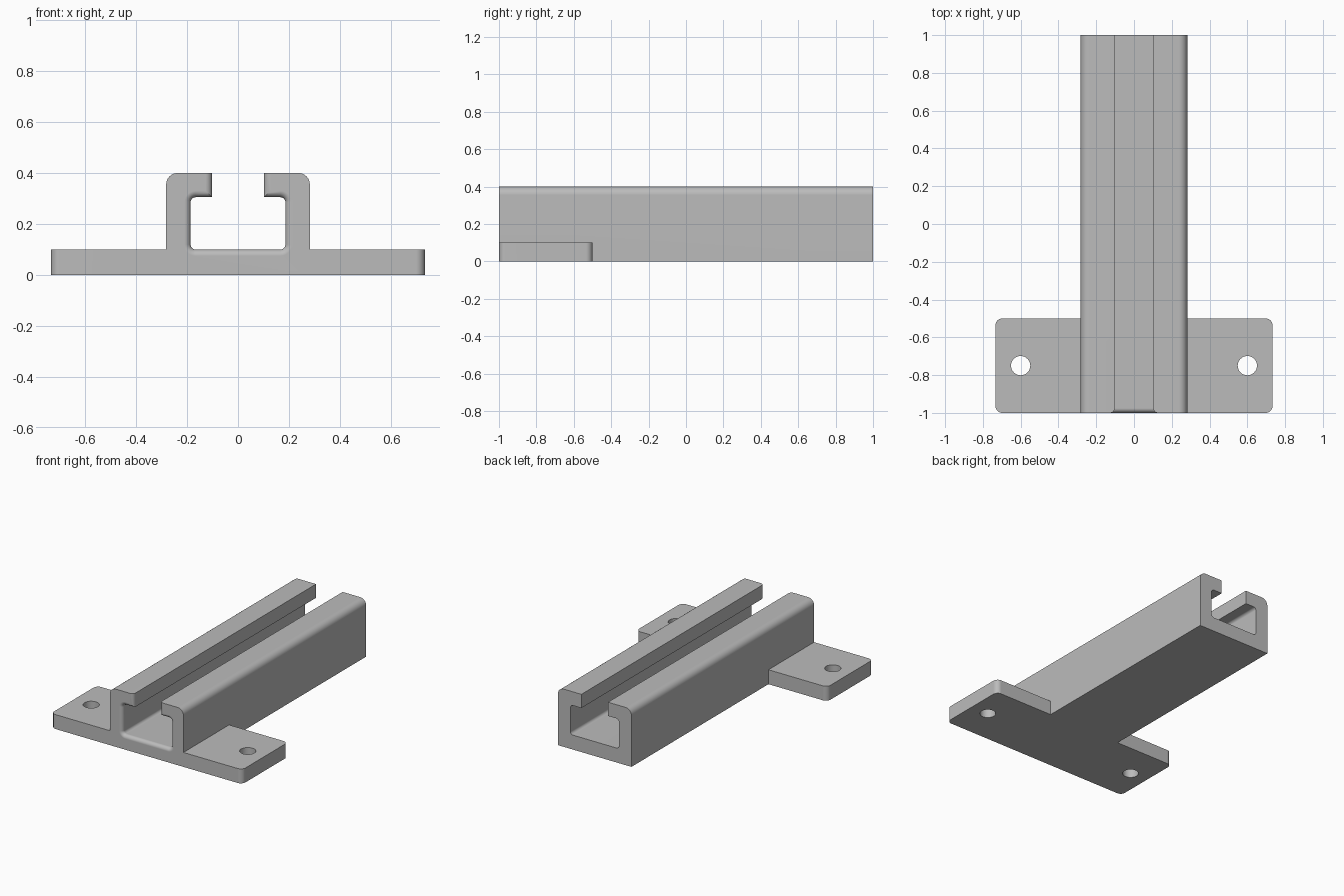
import bpy
import bmesh
from math import cos, sin, pi, radians
from mathutils import Vector

cube = bpy.data.objects.get("Cube")
if cube:
    bpy.data.objects.remove(cube, do_unlink=True)

# Single grey material
grey = bpy.data.materials.new("plain grey")
grey.use_nodes = True
colour = (0.5, 0.5, 0.5, 1)
grey.diffuse_color = colour
grey.node_tree.nodes["Principled BSDF"].inputs["Base Color"].default_value = colour

TOP, FLOOR, LIP = 0.4, 0.1, 0.305
OUTER, CAVITY, SLOT = 0.282, 0.186, 0.102
PLATE_X = 0.733


def rounded(corners, steps=6):
    """Turn (x, y, radius) corners into an outline with arcs."""
    out = []
    for i, (x, y, r) in enumerate(corners):
        p = Vector((x, y))
        if not r:
            out.append(p)
            continue
        a = (Vector(corners[i - 1][:2]) - p).normalized()
        b = (Vector(corners[(i + 1) % len(corners)][:2]) - p).normalized()
        centre = p + (a + b) * r
        for k in range(steps + 1):
            t = k / steps * pi / 2
            out.append(centre - b * r * cos(t) - a * r * sin(t))
    return out


def prism(name, outline, to_point, sweep, edit=None):
    """Extrude a closed outline into a solid object."""
    bm = bmesh.new()
    face = bm.faces.new([bm.verts.new(to_point(p)) for p in outline])
    moved = bmesh.ops.extrude_face_region(bm, geom=[face], use_keep_orig=True)
    bmesh.ops.translate(bm, vec=sweep, verts=[
        v for v in moved["geom"] if isinstance(v, bmesh.types.BMVert)])
    bmesh.ops.recalc_face_normals(bm, faces=bm.faces)
    if edit:
        edit(bm)
    mesh = bpy.data.meshes.new(name)
    bm.to_mesh(mesh)
    bm.free()
    mesh.materials.append(grey)
    obj = bpy.data.objects.new(name, mesh)
    bpy.context.collection.objects.link(obj)
    return obj


def combine(target, tool, operation):
    """Apply a boolean and discard the tool."""
    bpy.context.view_layer.objects.active = target
    mod = target.modifiers.new("combine", "BOOLEAN")
    mod.operation, mod.solver, mod.object = operation, "EXACT", tool
    bpy.ops.object.modifier_apply(modifier=mod.name)
    bpy.data.objects.remove(tool, do_unlink=True)


def round_entry(bm):
    """Round the channel opening on the front end only."""
    def inside(v):
        return (v.co.y < -0.99 and abs(v.co.x) < CAVITY + 0.001
                and v.co.z > FLOOR - 0.001)
    rim = [e for e in bm.edges if all(inside(v) for v in e.verts)
           and not all(v.co.z > TOP - 0.001 for v in e.verts)]
    bmesh.ops.bevel(bm, geom=rim, offset=0.025, offset_type="OFFSET",
                    segments=5, profile=0.5, affect="EDGES")


# Slotted rail, its half section mirrored across the centre
half = [(OUTER, 0, 0), (OUTER, TOP, 0.045), (SLOT, TOP, 0),
        (SLOT, LIP, 0), (CAVITY, LIP, 0.02), (CAVITY, FLOOR, 0.02)]
section = half + [(-x, z, r) for x, z, r in reversed(half)]
rail = prism("slotted_rail", rounded(section),
             lambda p: (p.x, -1, p.y), (0, 2, 0), round_entry)

# Mounting ears with screw holes, merged into the rail
for side in (1, -1):
    tab = [(0.25, -1, 0), (PLATE_X, -1, 0.035),
           (PLATE_X, -0.5, 0.035), (0.25, -0.5, 0)]
    ear = prism("mounting_ear", rounded(tab),
                lambda p: (side * p.x, p.y, 0), (0, 0, FLOOR))
    circle = [Vector((0.6 + 0.051 * cos(k * pi / 16), -0.75 + 0.051 * sin(k * pi / 16)))
              for k in range(32)]
    drill = prism("hole_cutter", circle,
                  lambda p: (side * p.x, p.y, -0.1), (0, 0, 0.4))
    drill.hide_render = True
    combine(ear, drill, "DIFFERENCE")
    combine(rail, ear, "UNION")

# Smooth the rounds and keep flat faces flat
bpy.ops.object.select_all(action="DESELECT")
rail.select_set(True)
bpy.context.view_layer.objects.active = rail
bpy.ops.object.shade_smooth_by_angle(angle=radians(30))
flat = rail.modifiers.new("flat faces", "WEIGHTED_NORMAL")
flat.keep_sharp = True
